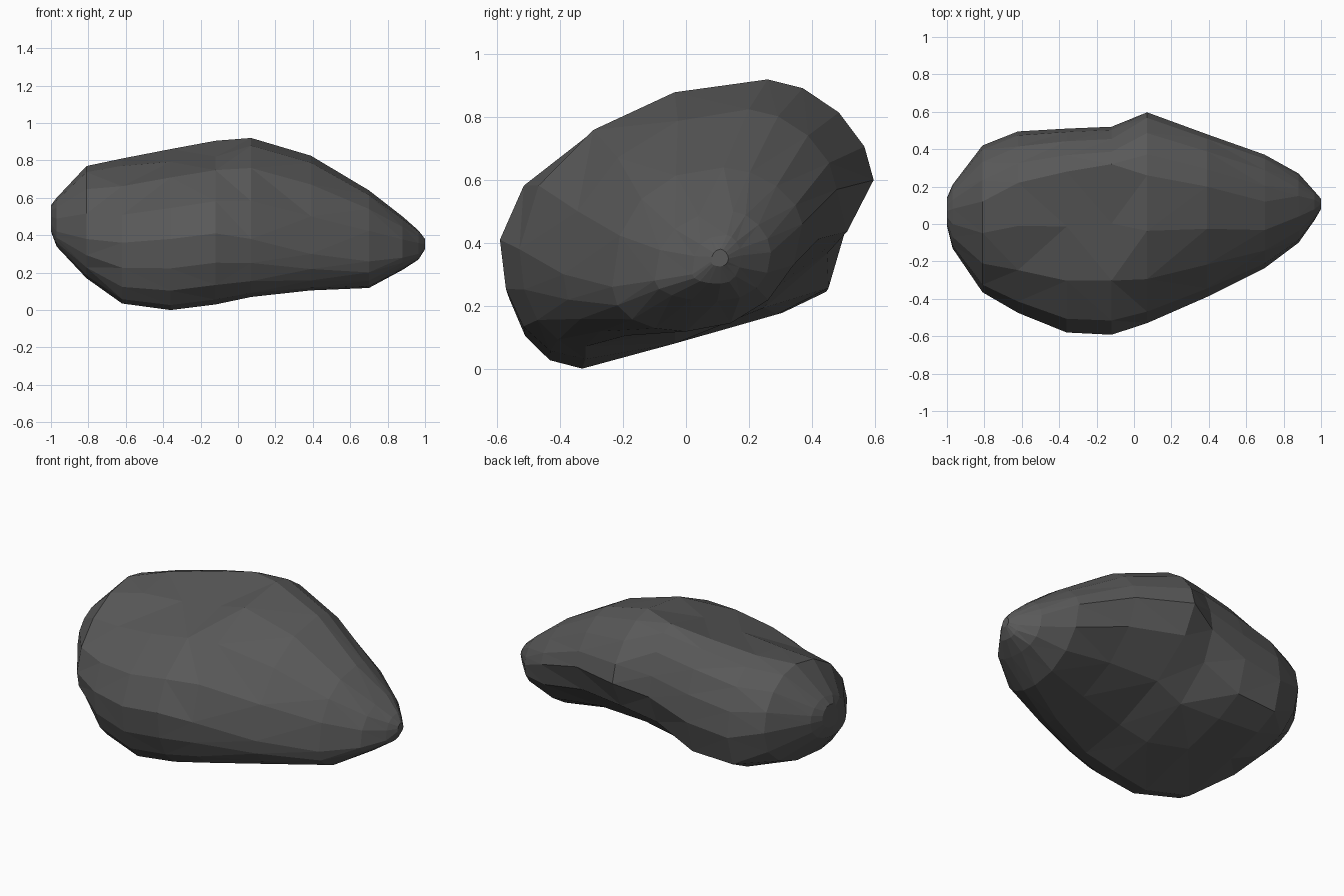
import bpy, bmesh, math

if "Cube" in bpy.data.objects:
    bpy.data.objects.remove(bpy.data.objects["Cube"])

# Rock cross-sections along x. Each row: x, front (y, z), back (y, z),
# top (y, z), bottom (y, z), powers for upper front and lower back arcs
SECTIONS = [
    (-1.00, (-0.01, 0.46), (0.14, 0.49), (0.07, 0.56), (0.04, 0.42), 0.95, 1.0),
    (-0.97, (-0.13, 0.42), (0.21, 0.49), (0.08, 0.60), (-0.01, 0.34), 1.0, 1.0),
    (-0.81, (-0.365, 0.38), (0.42, 0.47), (0.12, 0.77), (-0.12, 0.17), 1.1, 0.9),
    (-0.62, (-0.475, 0.36), (0.495, 0.42), (0.22, 0.81), (-0.27, 0.035), 1.15, 0.82),
    (-0.36, (-0.58, 0.38), (0.51, 0.45), (0.28, 0.865), (-0.33, 0.00), 1.12, 0.88),
    (-0.12, (-0.592, 0.41), (0.52, 0.54), (0.32, 0.905), (-0.32, 0.03), 1.1, 1.12),
    (0.07, (-0.53, 0.38), (0.597, 0.60), (0.26, 0.92), (-0.32, 0.07), 1.02, 1.22),
    (0.39, (-0.39, 0.30), (0.48, 0.57), (0.20, 0.825), (-0.19, 0.105), 1.0, 1.13),
    (0.70, (-0.235, 0.26), (0.37, 0.46), (0.12, 0.64), (0.00, 0.118), 0.88, 1.0),
    (0.88, (-0.10, 0.28), (0.27, 0.37), (0.15, 0.50), (0.10, 0.215), 0.85, 0.9),
    (0.965, (0.02, 0.30), (0.175, 0.36), (0.13, 0.425), (0.11, 0.27), 0.8, 0.9),
    (1.00, (0.08, 0.34), (0.135, 0.35), (0.11, 0.38), (0.11, 0.325), 1.0, 1.0),
]
STEPS = 4  # facets in each quarter of a section


def quarter(a, b, power):
    """Arc from a side extreme a to a top or bottom extreme b."""
    (y0, z0), (y1, z1) = a, b
    for i in range(STEPS + 1):
        t = i / STEPS * math.pi / 2
        c, s = max(0, math.cos(t)) ** power, math.sin(t) ** power
        yield (y1 + (y0 - y1) * c, z0 + (z1 - z0) * s)


def section(x, front, back, top, bottom, upper_front, undercut):
    arcs = [
        list(quarter(back, top, 1.0 if x < -0.2 else 1.15)),
        list(quarter(front, top, upper_front))[::-1],
        list(quarter(front, bottom, 0.92)),
        list(quarter(back, bottom, undercut))[::-1],
    ]
    return [(x, y, z) for arc in arcs for y, z in arc[:-1]]


# Rock body: loft the sections, cap both ends, split into flat facets
bm = bmesh.new()
rings = [[bm.verts.new(p) for p in section(*row)] for row in SECTIONS]
n = len(rings[0])
for a, b in zip(rings, rings[1:]):
    for i in range(n):
        j = (i + 1) % n
        bm.faces.new((a[i], a[j], b[j], b[i]))
bm.faces.new(rings[0])
bm.faces.new(rings[-1])


def dent(v, x, y, rx, ry, height):
    """Raise or lower the upper surface around a point."""
    d = math.hypot((v.co.x - x) / rx, (v.co.y - y) / ry)
    if v.co.z > 0.5 and d < 1:
        v.co.z += height * (1 - d)


for v in bm.verts:
    # Hollow on top, and the shoulder to the right of it
    dent(v, -0.2, 0.07, 0.4, 0.25, -0.065)
    dent(v, 0.17, 0.0, 0.25, 0.2, 0.025)
    # Flat sloping underside
    v.co.z = max(v.co.z, 0.09 + 0.285 * v.co.y)

bmesh.ops.recalc_face_normals(bm, faces=bm.faces)
bmesh.ops.triangulate(bm, faces=bm.faces, quad_method='SHORT_EDGE')

mesh = bpy.data.meshes.new("rock")
bm.to_mesh(mesh)
bm.free()
rock = bpy.data.objects.new("rock", mesh)
bpy.context.collection.objects.link(rock)

# Dark grey stone
stone = bpy.data.materials.new("dark grey stone")
stone.diffuse_color = (0.1, 0.1, 0.1, 1)
stone.use_nodes = True
stone.node_tree.nodes["Principled BSDF"].inputs["Base Color"].default_value = stone.diffuse_color
mesh.materials.append(stone)
